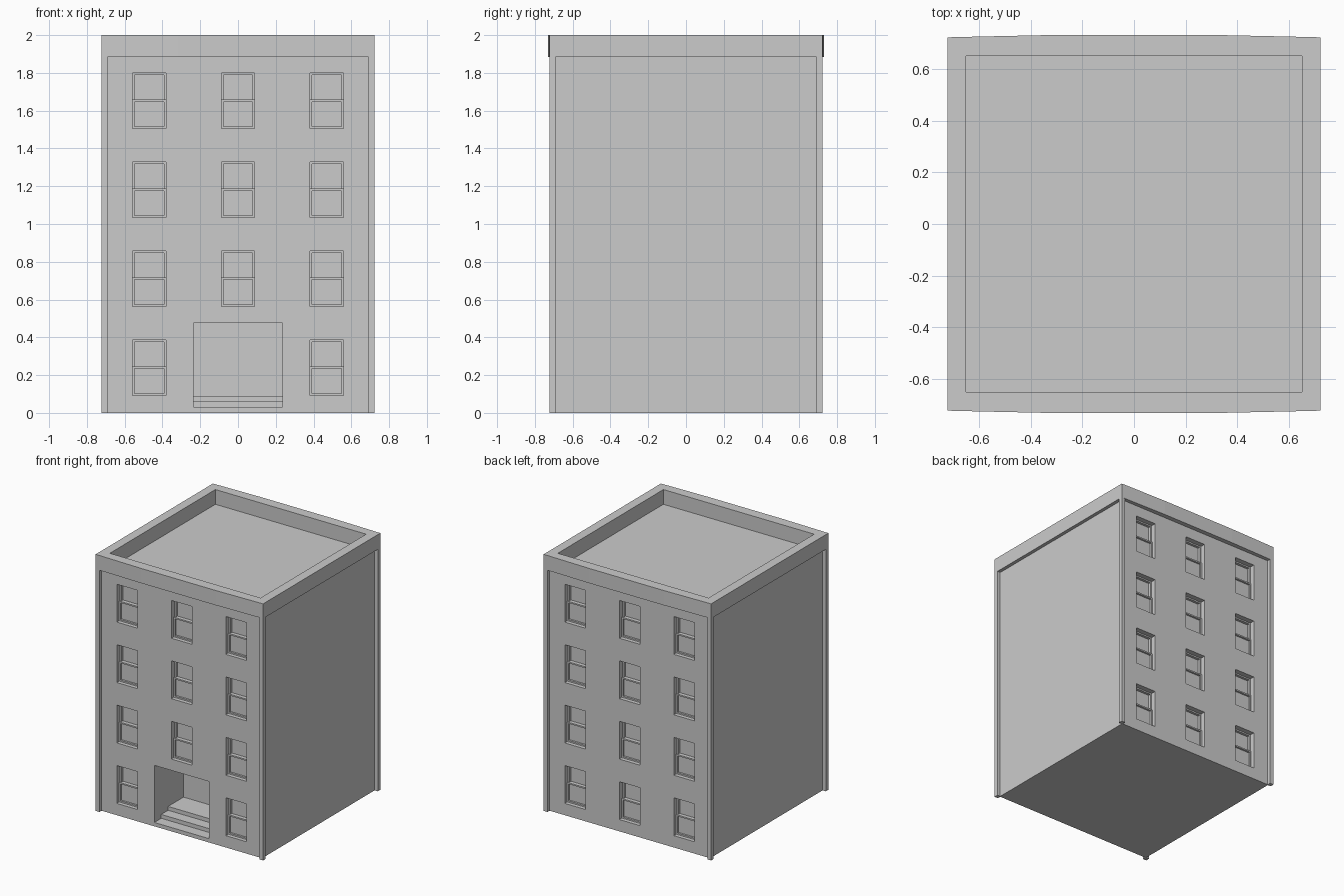
import bpy, bmesh

if "Cube" in bpy.data.objects:
    bpy.data.objects.remove(bpy.data.objects["Cube"])

WALL = 0.695      # half width of the wall block
OUT = 0.722       # half width of the cornice and corner posts
TOP = 1.885       # underside of the cornice, also the roof level


def add_prism(bm, pts, vec):
    """Extrude a closed polygon along vec."""
    face = bm.faces.new([bm.verts.new(p) for p in pts])
    ext = bmesh.ops.extrude_face_region(bm, geom=[face])
    verts = [g for g in ext["geom"] if isinstance(g, bmesh.types.BMVert)]
    bmesh.ops.translate(bm, verts=verts, vec=vec)


def add_box(bm, x0, x1, y0, y1, z0, z1):
    add_prism(bm, [(x0, y0, z0), (x1, y0, z0), (x1, y1, z0), (x0, y1, z0)], (0, 0, z1 - z0))


def finish(name, bm):
    bmesh.ops.recalc_face_normals(bm, faces=bm.faces)
    me = bpy.data.meshes.new(name)
    bm.to_mesh(me)
    bm.free()
    ob = bpy.data.objects.new(name, me)
    bpy.context.collection.objects.link(ob)
    return ob


def cut(target, cutter):
    mod = target.modifiers.new("openings", "BOOLEAN")
    mod.operation = "DIFFERENCE"
    mod.solver = "EXACT"
    mod.object = cutter
    bpy.context.view_layer.objects.active = target
    bpy.ops.object.modifier_apply(modifier=mod.name)
    bpy.data.objects.remove(cutter)


# window positions: side -1 is the front, +1 the back
W, H, DEPTH = 0.0885, 0.295, 0.06
windows = [(s, x, 0.092 + 0.471 * row)
           for s in (-1, 1) for row in range(4) for x in (-0.47, 0, 0.47)
           if not (s == -1 and row == 0 and x == 0)]

# wall block
bm = bmesh.new()
add_box(bm, -WALL, WALL, -WALL, WALL, 0, TOP)
walls = finish("walls", bm)

# window and stepped doorway openings
bm = bmesh.new()
for s, x, z in windows:
    add_box(bm, x - W, x + W, s * (WALL - DEPTH), s * (WALL + 0.1), z, z + H)
f = -WALL
profile = [(f - 0.1, 0.03), (f + 0.085, 0.03), (f + 0.085, 0.06), (f + 0.17, 0.06),
           (f + 0.17, 0.09), (f + 0.36, 0.09), (f + 0.36, 0.475), (f - 0.1, 0.475)]
add_prism(bm, [(-0.235, y, z) for y, z in profile], (0.47, 0, 0))
cut(walls, finish("opening_cutter", bm))

# sliding sashes: upper one set back, lower one in front
bm = bmesh.new()
B = 0.011
for s, x, z in windows:
    mid = z + H / 2
    for z0, z1, back, front in ((mid - B / 2, z + H, 0.06, 0.04), (z, mid + B / 2, 0.05, 0.03)):
        y0, y1 = s * (WALL - back), s * (WALL - front)
        add_box(bm, x - W, x - W + B, y0, y1, z0, z1)
        add_box(bm, x + W - B, x + W, y0, y1, z0, z1)
        add_box(bm, x - W + B, x + W - B, y0, y1, z0, z0 + B)
        add_box(bm, x - W + B, x + W - B, y0, y1, z1 - B, z1)
    # lower pane
    add_box(bm, x - W + B, x + W - B, s * (WALL - 0.055), s * (WALL - 0.045), z + B, mid - B / 2)
finish("window_sashes", bm)

# square corner posts
bm = bmesh.new()
for sx in (-1, 1):
    for sy in (-1, 1):
        add_box(bm, sx * 0.69, sx * OUT, sy * 0.69, sy * OUT, 0, TOP)
finish("corner_posts", bm)

# cornice and parapet, faintly bowed on front and back
bm = bmesh.new()
bow = [(-OUT, 0.722), (-0.6, 0.725), (-0.32, 0.731), (0.32, 0.731), (0.6, 0.725), (OUT, 0.722)]
outline = [(x, -y, TOP) for x, y in bow] + [(x, y, TOP) for x, y in reversed(bow)]
add_prism(bm, outline, (0, 0, 2 - TOP))
parapet = finish("parapet", bm)
bm = bmesh.new()
add_box(bm, -0.65, 0.65, -0.65, 0.65, TOP - 0.1, 2.1)
cut(parapet, finish("roof_cutter", bm))
